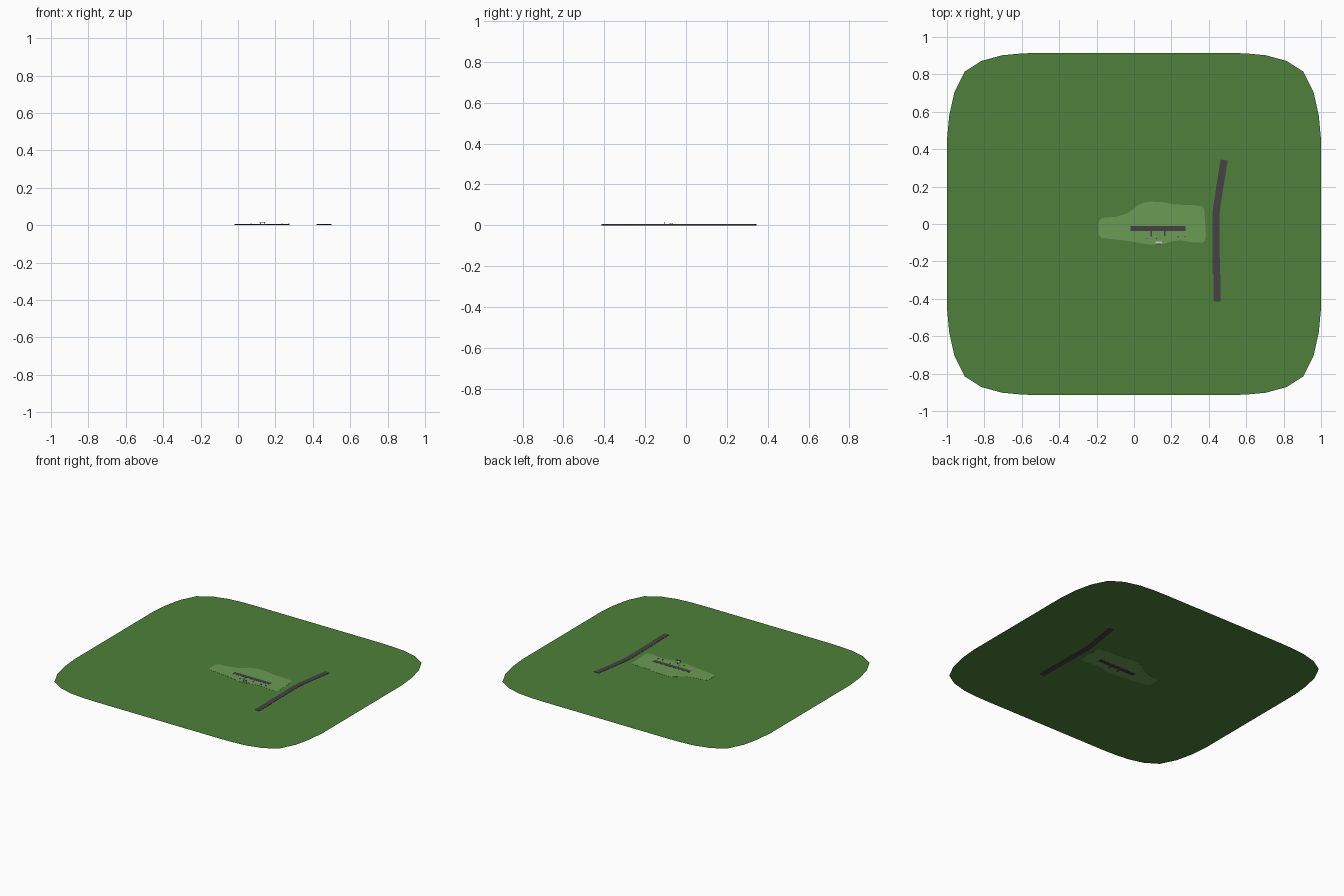
import bpy, bmesh
from mathutils import Vector

if "Cube" in bpy.data.objects:
    bpy.data.objects.remove(bpy.data.objects["Cube"])


def material(name, rgb):
    m = bpy.data.materials.new(name)
    m.diffuse_color = (*rgb, 1)
    m.use_nodes = True
    m.node_tree.nodes["Principled BSDF"].inputs["Base Color"].default_value = m.diffuse_color
    return m


GRASS = material("grass", (0.08, 0.216, 0.044))
FIELD = material("light_grass", (0.147, 0.328, 0.091))
TARMAC = material("tarmac", (0.058, 0.055, 0.06))
DARK = material("dark_wall", (0.05, 0.05, 0.05))
WHITE = material("white_wall", (0.75, 0.75, 0.75))


def slab(name, outline, z0, z1, mat):
    """Flat outline, extruded from z0 to z1 (a single sheet if equal)."""
    bm = bmesh.new()
    face = bm.faces.new([bm.verts.new((x, y, z0)) for x, y in outline])
    if z1 > z0:
        new = bmesh.ops.extrude_face_region(bm, geom=[face])["geom"]
        bmesh.ops.translate(bm, vec=(0, 0, z1 - z0),
                            verts=[g for g in new if isinstance(g, bmesh.types.BMVert)])
    bmesh.ops.recalc_face_normals(bm, faces=bm.faces)
    if z1 == z0 and bm.faces[:][0].normal.z < 0:
        bmesh.ops.reverse_faces(bm, faces=bm.faces[:])
    me = bpy.data.meshes.new(name)
    bm.to_mesh(me)
    bm.free()
    ob = bpy.data.objects.new(name, me)
    me.materials.append(mat)
    bpy.context.collection.objects.link(ob)
    return ob


def box(name, x0, x1, y0, y1, z0, z1, mat):
    return slab(name, [(x0, y0), (x1, y0), (x1, y1), (x0, y1)], z0, z1, mat)


def ribbon(path, width):
    """Outline of a strip of constant width along a path."""
    pts = [Vector(p) for p in path]
    left, right = [], []
    for i, p in enumerate(pts):
        d = (pts[min(i + 1, len(pts) - 1)] - pts[max(i - 1, 0)]).normalized()
        n = Vector((-d.y, d.x)) * width / 2
        left.append(p + n)
        right.append(p - n)
    return right + left[::-1]


# ground sheet: one rounded corner mirrored four ways
corner = [(1, 0.45), (0.988, 0.58), (0.96, 0.705), (0.905, 0.815), (0.815, 0.872),
          (0.705, 0.902), (0.6, 0.912), (0.5, 0.915)]
mirror_x = [(-x, y) for x, y in corner[::-1]]
half = corner + mirror_x
ground = half + [(-x, -y) for x, y in half]
slab("ground", ground, 0.004, 0.004, GRASS)

# lighter airfield grass
field = [(-0.19, 0.0), (-0.185, 0.022), (-0.165, 0.033), (-0.10, 0.038), (-0.04, 0.055),
         (-0.01, 0.075), (0.02, 0.1), (0.05, 0.115), (0.09, 0.12), (0.15, 0.117),
         (0.22, 0.104), (0.33, 0.1), (0.36, 0.096), (0.375, 0.085), (0.378, 0.04),
         (0.384, -0.06), (0.38, -0.088), (0.365, -0.1), (0.33, -0.1), (0.25, -0.088),
         (0.2, -0.093), (0.16, -0.105), (0.12, -0.112), (0.06, -0.107), (-0.02, -0.092),
         (-0.12, -0.08), (-0.175, -0.074), (-0.19, -0.055)]
slab("airfield_grass", field[::-1], 0.0032, 0.0048, FIELD)

# runway and taxiways
box("runway", -0.018, 0.276, -0.038, -0.01, 0.002, 0.0056, TARMAC)
for i, (x, y) in enumerate([(0.093, -0.068), (0.164, -0.064)]):
    box(f"taxiway_{i + 1}", x - 0.004, x + 0.004, y, -0.036, 0.002, 0.0054, TARMAC)

# bent road
road = [(0.443, -0.414), (0.443, -0.27), (0.44, -0.265), (0.438, 0.05), (0.442, 0.09),
        (0.482, 0.342)]
slab("road", ribbon(road, 0.038), 0.0, 0.0056, TARMAC)

# small huts along the apron
for i, (x, y) in enumerate([(0.07, -0.077), (0.12, -0.077), (0.235, -0.068), (0.272, -0.066)]):
    box(f"hut_{i + 1}", x - 0.003, x + 0.003, y - 0.003, y + 0.003, 0.004, 0.008, DARK)

# terminal: low hall with two wings and a raised roof
box("terminal_hall", 0.115, 0.15, -0.106, -0.094, 0.004, 0.007, WHITE)
for i, x in enumerate((0.119, 0.144)):
    box(f"roof_post_{i + 1}", x - 0.001, x + 0.001, -0.107, -0.105, 0.004, 0.0165, DARK)
box("terminal_roof", 0.116, 0.147, -0.109, -0.103, 0.0155, 0.0175, WHITE)
